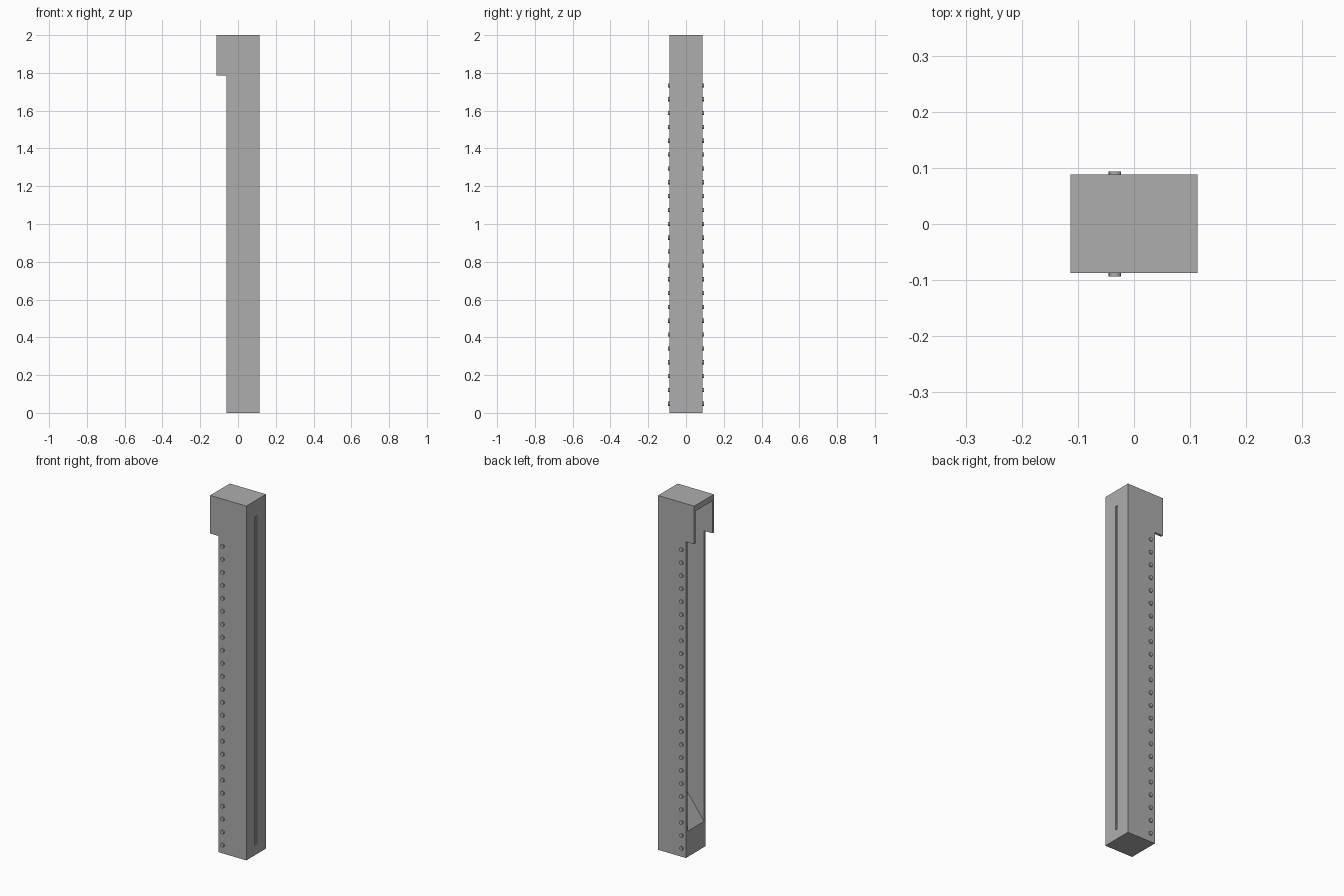
import bpy, bmesh, math
from mathutils import Matrix

if "Cube" in bpy.data.objects:
    bpy.data.objects.remove(bpy.data.objects["Cube"])

grey = bpy.data.materials.new("plain grey")
grey.diffuse_color = (0.42, 0.42, 0.42, 1)
grey.use_nodes = True
grey.node_tree.nodes["Principled BSDF"].inputs["Base Color"].default_value = grey.diffuse_color


def finish(bm, name):
    bmesh.ops.recalc_face_normals(bm, faces=bm.faces)
    me = bpy.data.meshes.new(name)
    bm.to_mesh(me)
    bm.free()
    me.materials.append(grey)
    ob = bpy.data.objects.new(name, me)
    bpy.context.collection.objects.link(ob)
    return ob


def prism(name, profile, y0, y1):
    """Extrude an x-z outline from y0 to y1."""
    bm = bmesh.new()
    face = bm.faces.new([bm.verts.new((x, y0, z)) for x, z in profile])
    ext = bmesh.ops.extrude_face_region(bm, geom=[face])
    for v in ext["geom"]:
        if isinstance(v, bmesh.types.BMVert):
            v.co.y = y1
    return finish(bm, name)


def cut(ob, cutter):
    cutter.hide_render = True
    mod = ob.modifiers.new("cut", "BOOLEAN")
    mod.operation = "DIFFERENCE"
    mod.solver = "EXACT"
    mod.object = cutter
    bpy.context.view_layer.objects.active = ob
    bpy.ops.object.modifier_apply(modifier=mod.name)
    bpy.data.objects.remove(cutter)


XL, XB, XR = -0.113, -0.061, 0.113   # hood edge, body edge, closed wall
Y0, Y1 = -0.087, 0.088
WALL = 0.013

# tall column with overhanging hood
column = prism("column", [(XB, 0), (XR, 0), (XR, 2), (XL, 2),
                          (XL, 1.785), (XB, 1.785)], Y0, Y1)

# open channel with a sloping floor
cut(column, prism("channel_cutter",
                  [(-0.2, 0.145), (XB, 0.145), (XR - WALL, 0.36),
                   (XR - WALL, 1.968), (-0.2, 1.968)], Y0 + WALL, Y1 - WALL))

# long shallow groove in the closed wall
cut(column, prism("groove_cutter",
                  [(XR - 0.006, 0.055), (0.2, 0.055), (0.2, 1.91), (XR - 0.006, 1.91)],
                  -0.008, 0.008))

# rows of round studs on both sides
bm = bmesh.new()
turn = Matrix.Rotation(math.pi / 2, 4, "X")
for i in range(24):
    z = 0.048 + i * 0.0733
    for y in (Y0 - 0.002, Y1 + 0.001):
        bmesh.ops.create_cone(bm, cap_ends=True, segments=16, radius1=0.011,
                              radius2=0.011, depth=0.01,
                              matrix=Matrix.Translation((-0.034, y, z)) @ turn)
studs = finish(bm, "studs")
